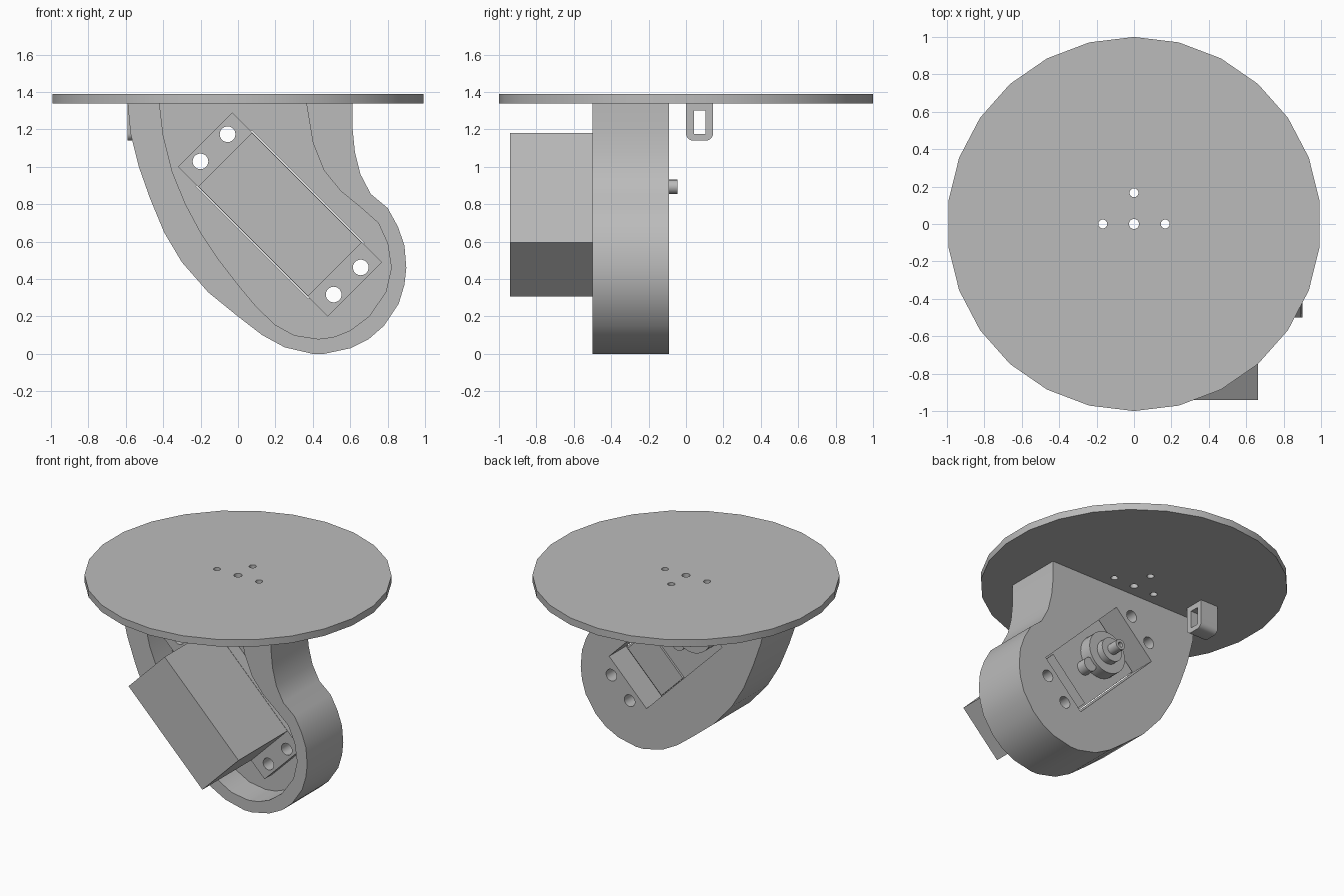
import bpy, bmesh, math
from mathutils import Vector

cube = bpy.data.objects.get("Cube")
if cube:
    bpy.data.objects.remove(cube, do_unlink=True)

grey = bpy.data.materials.new("plain_grey")
grey.use_nodes = True
GREY = (0.5, 0.5, 0.5, 1)
grey.diffuse_color = GREY
grey.node_tree.nodes["Principled BSDF"].inputs["Base Color"].default_value = GREY

PLACE = {"x": lambda u, v, w: (w, u, v),
         "y": lambda u, v, w: (u, w, v),
         "z": lambda u, v, w: (u, v, w)}


def prism(name, points, axis, start, end):
    """Extrude a 2D outline along an axis."""
    bm = bmesh.new()
    verts = [bm.verts.new(PLACE[axis](u, v, start)) for u, v in points]
    face = bm.faces.new(verts)
    new = bmesh.ops.extrude_face_region(bm, geom=[face])["geom"]
    shift = Vector(PLACE[axis](0, 0, end - start))
    bmesh.ops.translate(bm, vec=shift, verts=[g for g in new if isinstance(g, bmesh.types.BMVert)])
    bmesh.ops.recalc_face_normals(bm, faces=bm.faces)
    mesh = bpy.data.meshes.new(name)
    bm.to_mesh(mesh)
    bm.free()
    mesh.materials.append(grey)
    obj = bpy.data.objects.new(name, mesh)
    bpy.context.collection.objects.link(obj)
    return obj


def circle(cx, cy, r, n=24, turn=0.0):
    return [(cx + r * math.cos(turn + math.tau * i / n),
             cy + r * math.sin(turn + math.tau * i / n)) for i in range(n)]


def select(obj):
    bpy.ops.object.select_all(action="DESELECT")
    obj.select_set(True)
    bpy.context.view_layer.objects.active = obj


def cut(obj, *cutters):
    """Subtract each cutter, then discard it."""
    for cutter in cutters:
        cutter.hide_render = True
        mod = obj.modifiers.new("cut", "BOOLEAN")
        mod.operation = "DIFFERENCE"
        mod.solver = "EXACT"
        mod.object = cutter
        select(obj)
        bpy.ops.object.modifier_apply(modifier=mod.name)
        bpy.data.objects.remove(cutter, do_unlink=True)


# Servo frame: origin at its centre, long axis sloping down at 45 degrees
CX, CZ, S = 0.225, 0.745, math.sqrt(0.5)


def slope(a, b):
    return (CX + (a + b) * S, CZ + (b - a) * S)


def sloped_box(name, a0, a1, half, start, end):
    outline = [slope(a0, -half), slope(a1, -half), slope(a1, half), slope(a0, half)]
    return prism(name, outline, "y", start, end)


def screw_cutters():
    return [prism("screw_cutter", circle(*slope(a, b), 0.042), "y", -0.7, 0.1)
            for a in (-0.502, 0.505) for b in (-0.1, 0.105)]


# Round top plate with its four small holes
plate = prism("top_plate", circle(0, 0, 1, 26, math.pi / 2), "z", 1.34, 1.39)
cut(plate, *[prism("hole_cutter", circle(x, y, r, 16), "z", 1.2, 1.5)
             for x, y, r in ((0, 0, 0.027), (0.167, 0, 0.024), (-0.167, 0, 0.024), (0, 0.167, 0.024))])

# Curved bracket: thick outline, open front pocket, servo slot and screw holes
outer = [(-.59, 1.34), (-.575, 1.18), (-.53, 1), (-.47, .83), (-.395, .65), (-.3, .49),
         (-.16, .33), (0, .2), (.13, .1), (.25, .035), (.4, 0), (.46, 0), (.6, .03), (.7, .08),
         (.78, .15), (.86, .27), (.89, .37), (.9, .46), (.89, .58), (.855, .68), (.8, .78),
         (.71, .855), (.655, .96), (.625, 1.08), (.613, 1.2), (.613, 1.34)]
inner = [(-.42, 1.4), (-.42, 1.34), (-.4, 1.17), (-.35, .97), (-.28, .8), (-.2, .65), (-.1, .5),
         (0, .37), (.1, .25), (.2, .155), (.3, .1), (.43, .08), (.51, .09), (.6, .125), (.7, .2),
         (.79, .33), (.82, .46), (.8, .59), (.75, .7), (.66, .78), (.55, .87), (.46, .98),
         (.4, 1.13), (.365, 1.34), (.365, 1.4)]
bracket = prism("curved_bracket", outer, "y", -0.5, -0.09)
cut(bracket, prism("pocket_cutter", inner, "y", -0.6, -0.3),
    sloped_box("slot_cutter", -0.425, 0.425, 0.21, -0.6, 0.1), *screw_cutters())

# Servo: case, mounting flange, gear boss and splined shaft
sloped_box("servo_case", -0.415, 0.415, 0.203, -0.94, -0.27)
flange = sloped_box("servo_flange", -0.566, 0.566, 0.205, -0.385, -0.3)
cut(flange, *screw_cutters())
gear = slope(-0.21, 0)
prism("gear_boss", circle(*gear, 0.15, 30), "y", -0.28, -0.18)
prism("gear_collar", circle(*gear, 0.085, 24), "y", -0.19, -0.13)
prism("small_boss", circle(*slope(-0.03, 0), 0.05, 20), "y", -0.28, -0.2)
shaft = prism("output_shaft", circle(*gear, 0.038, 16), "y", -0.14, -0.045)
cut(shaft, prism("shaft_cutter", circle(*gear, 0.018, 12), "y", -0.1, 0.1))
sloped_box("case_lid", 0.16, 0.4, 0.19, -0.28, -0.255)

# Cable loop under the plate, with rounded lower corners
R = 0.04
corners = [(cy + R * math.cos(t), 1.18 + R * math.sin(t))
           for cy, first in ((R, 180), (0.145 - R, 270))
           for t in (math.radians(first + 15 * i) for i in range(7))]
loop = prism("cable_loop", corners + [(0.145, 1.34), (0, 1.34)], "x", -0.59, -0.45)
cut(loop, prism("loop_cutter", [(.042, 1.175), (.105, 1.175), (.105, 1.3), (.042, 1.3)], "x", -0.7, -0.3))

# Smooth the curved walls, keep edges crisp
for obj in [o for o in bpy.context.scene.objects if o.type == "MESH"]:
    select(obj)
    bpy.ops.object.shade_smooth_by_angle(angle=math.radians(30))
